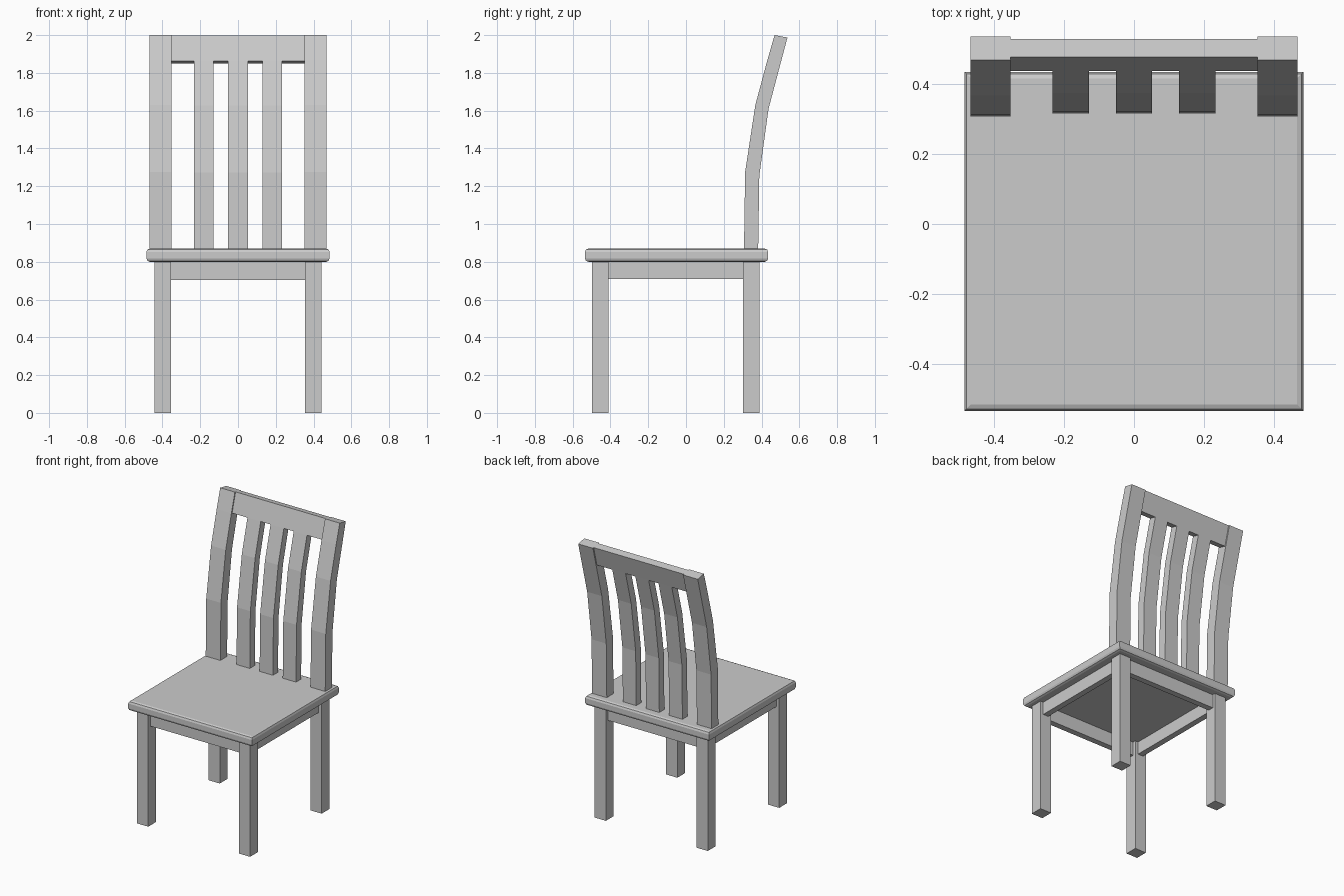
import bpy, bmesh

if "Cube" in bpy.data.objects:
    bpy.data.objects.remove(bpy.data.objects["Cube"])


def finish(name, bm):
    bmesh.ops.recalc_face_normals(bm, faces=bm.faces)
    me = bpy.data.meshes.new(name)
    bm.to_mesh(me)
    bm.free()
    ob = bpy.data.objects.new(name, me)
    bpy.context.collection.objects.link(ob)
    return ob


def box(name, x, y, z, bevel=0):
    bm = bmesh.new()
    bmesh.ops.create_cube(bm, size=1)
    for v in bm.verts:
        v.co = [(r[0] + r[1]) / 2 + c * (r[1] - r[0]) for r, c in zip((x, y, z), v.co)]
    if bevel:
        # round the top and bottom rims only
        rim = [e for e in bm.edges if abs(e.verts[0].co.z - e.verts[1].co.z) < 1e-5]
        bmesh.ops.bevel(bm, geom=rim, offset=bevel, segments=2, profile=0.5, affect='EDGES')
    return finish(name, bm)


# Side profile of the curved back: (front y, front z, back y, back z)
CURVE = [(0.307, 0.865, 0.382, 0.865), (0.313, 1.275, 0.388, 1.255),
         (0.367, 1.63, 0.437, 1.61), (0.43, 1.865, 0.50, 1.848),
         (0.469, 2.0, 0.537, 1.987)]


def curved(name, x0, x1, stations, inset=0.0):
    bm = bmesh.new()
    rings = []
    for fy, fz, by, bz in stations:
        f = (fy + (by - fy) * inset, fz + (bz - fz) * inset)
        b = (by - (by - fy) * inset, bz - (bz - fz) * inset)
        rings.append([bm.verts.new((x, *p)) for x, p in
                      ((x0, f), (x1, f), (x1, b), (x0, b))])
    for lo, hi in zip(rings, rings[1:]):
        for i in range(4):
            j = (i + 1) % 4
            bm.faces.new((lo[i], lo[j], hi[j], hi[i]))
    bm.faces.new(rings[0])
    bm.faces.new(rings[-1])
    return finish(name, bm)


# Seat with rounded rims
box("seat", (-0.485, 0.485), (-0.535, 0.435), (0.80, 0.87), 0.018)

# Legs, side aprons and back posts on both sides
for side, s in (("left", -1), ("right", 1)):
    def span(a, b):
        return tuple(sorted((s * a, s * b)))
    box(f"front_leg_{side}", span(0.355, 0.443), (-0.497, -0.41), (0, 0.805))
    box(f"back_leg_{side}", span(0.355, 0.443), (0.303, 0.389), (0, 0.805))
    box(f"side_apron_{side}", span(0.378, 0.42), (-0.41, 0.303), (0.71, 0.805))
    curved(f"back_post_{side}", *span(0.353, 0.468), CURVE)

# Front and back aprons
box("front_apron", (-0.355, 0.355), (-0.474, -0.432), (0.703, 0.805))
box("back_apron", (-0.355, 0.355), (0.325, 0.367), (0.703, 0.805))

# Top rail and slats, slightly thinner than the posts
curved("top_rail", -0.353, 0.353, CURVE[3:], 0.12)
for i, x in enumerate((-0.181, 0, 0.181)):
    curved(f"back_slat_{i + 1}", x - 0.052, x + 0.052, CURVE[:4], 0.12)
